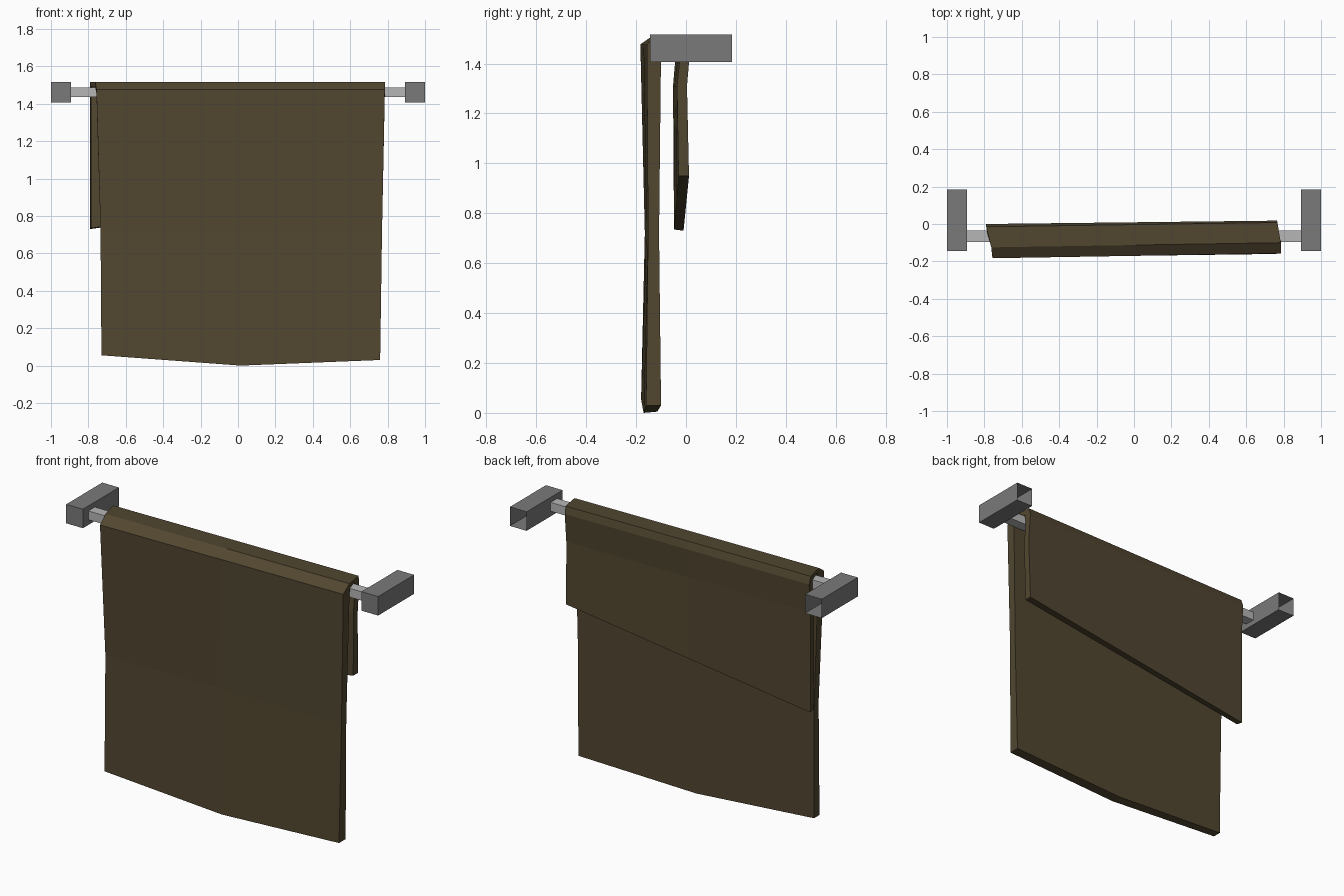
import bpy, bmesh
from mathutils import Vector

if "Cube" in bpy.data.objects:
    bpy.data.objects.remove(bpy.data.objects["Cube"])


def material(name, rgb):
    m = bpy.data.materials.new(name)
    m.diffuse_color = (*rgb, 1)
    m.use_nodes = True
    m.node_tree.nodes["Principled BSDF"].inputs["Base Color"].default_value = m.diffuse_color
    return m


CLOTH = material("brown cloth", (0.083, 0.062, 0.030))
BRACKET = material("dark grey metal", (0.195, 0.195, 0.195))
ROD = material("light grey metal", (0.47, 0.47, 0.47))


def finish(bm, name, mat):
    bmesh.ops.recalc_face_normals(bm, faces=bm.faces)
    me = bpy.data.meshes.new(name)
    bm.to_mesh(me)
    bm.free()
    me.materials.append(mat)
    ob = bpy.data.objects.new(name, me)
    bpy.context.collection.objects.link(ob)
    return ob


def box(name, lo, hi, mat, open_back=False):
    bm = bmesh.new()
    bmesh.ops.create_cube(bm, size=1)
    for v in bm.verts:
        v.co = Vector([lo[i] + (v.co[i] + 0.5) * (hi[i] - lo[i]) for i in range(3)])
    bmesh.ops.recalc_face_normals(bm, faces=bm.faces)
    if open_back:
        back = [f for f in bm.faces if f.normal.y > 0.9]
        bmesh.ops.delete(bm, geom=back, context='FACES')
    return finish(bm, name, mat)


# wall brackets, open towards the wall
for side, x0 in (("left", -1.0), ("right", 0.893)):
    box(side + "_bracket", (x0, -0.145, 1.407), (x0 + 0.107, 0.185, 1.517), BRACKET, True)

# rail
box("rail", (-0.893, -0.095, 1.437), (0.893, -0.035, 1.488), ROD)

# towel cross-section at both ends: (x, y, z) left, (x, y, z) right
section = [
    # outer side, front hem over the rail to the back hem
    ((-0.73, -0.18, 0.055), (0.76, -0.16, 0.03)),
    ((-0.735, -0.165, 0.72), (0.77, -0.152, 0.72)),
    ((-0.757, -0.183, 1.477), (0.785, -0.157, 1.477)),
    ((-0.763, -0.125, 1.517), (0.785, -0.10, 1.517)),
    ((-0.79, -0.015, 1.517), (0.767, 0.008, 1.517)),
    ((-0.79, 0.0, 1.475), (0.765, 0.018, 1.475)),
    ((-0.79, -0.01, 1.31), (0.765, 0.004, 1.31)),
    ((-0.79, -0.01, 0.73), (0.76, 0.012, 0.95)),
    # inner side, back again
    ((-0.785, -0.048, 0.735), (0.76, -0.03, 0.95)),
    ((-0.785, -0.052, 1.31), (0.765, -0.036, 1.31)),
    ((-0.785, -0.04, 1.45), (0.765, -0.022, 1.45)),
    ((-0.785, -0.045, 1.492), (0.767, -0.03, 1.492)),
    ((-0.763, -0.115, 1.492), (0.785, -0.093, 1.492)),
    ((-0.757, -0.13, 1.455), (0.785, -0.10, 1.455)),
    ((-0.735, -0.125, 0.72), (0.77, -0.108, 0.72)),
    ((-0.73, -0.13, 0.055), (0.76, -0.10, 0.03)),
]
bm = bmesh.new()
rings = []
for t in (0.0, 0.5, 1.0):
    ring = [Vector(a).lerp(Vector(b), t) for a, b in section]
    if t == 0.5:  # front hem sags in the middle
        ring[0].z, ring[-1].z = 0.0, 0.005
    rings.append([bm.verts.new(p) for p in ring])
n = len(section)
for r, s in zip(rings, rings[1:]):
    for i in range(n):
        j = (i + 1) % n
        bm.faces.new((r[i], r[j], s[j], s[i]))
# end strips joining outer and inner side
for r in (rings[0], rings[-1]):
    for i in range(n // 2 - 1):
        bm.faces.new((r[i], r[i + 1], r[n - 2 - i], r[n - 1 - i]))
finish(bm, "towel", CLOTH)
